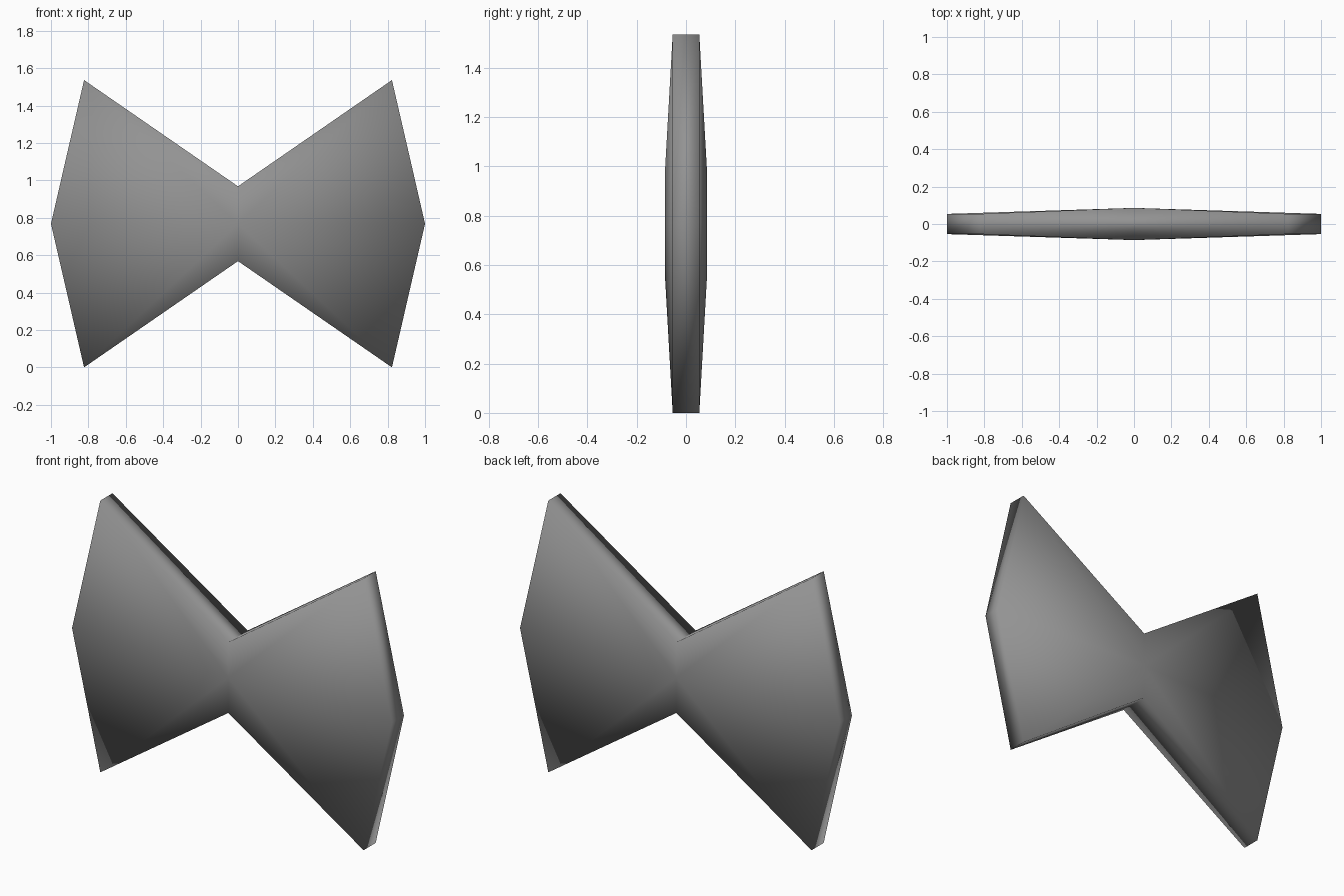
import bpy
import bmesh

cube = bpy.data.objects.get("Cube")
if cube:
    bpy.data.objects.remove(cube, do_unlink=True)

# Single grey material
grey = bpy.data.materials.new("mid_grey")
grey.use_nodes = True
color = (0.29, 0.29, 0.29, 1)
grey.diffuse_color = color
grey.node_tree.nodes["Principled BSDF"].inputs["Base Color"].default_value = color

MID = 0.768          # height of the horizontal centre line
THICK, THIN = 0.086, 0.054   # half thickness at the knot and at the wing ends

# One quarter of the front face: centre, tip, corner, notch
quarter = [(0, 0, THICK), (1, 0, THIN), (0.823, MID, THIN), (0, 0.2, THICK)]

bm = bmesh.new()

# Mirror the quarter into all four quadrants of both faces, with a rim between
for sx in (-1, 1):
    for sz in (-1, 1):
        front, back = [[bm.verts.new((sx * x, sy * y, MID + sz * z))
                        for x, z, y in quarter] for sy in (-1, 1)]
        bm.faces.new(front)
        bm.faces.new(back)
        for i in (1, 2):
            bm.faces.new((front[i], front[i + 1], back[i + 1], back[i]))

# Weld the quadrants into one closed, smooth-shaded shell
bmesh.ops.remove_doubles(bm, verts=bm.verts, dist=0.001)
bmesh.ops.recalc_face_normals(bm, faces=bm.faces)
for face in bm.faces:
    face.smooth = True

mesh = bpy.data.meshes.new("bow_tie")
bm.to_mesh(mesh)
bm.free()
mesh.materials.append(grey)
bow_tie = bpy.data.objects.new("bow_tie", mesh)
bpy.context.collection.objects.link(bow_tie)
